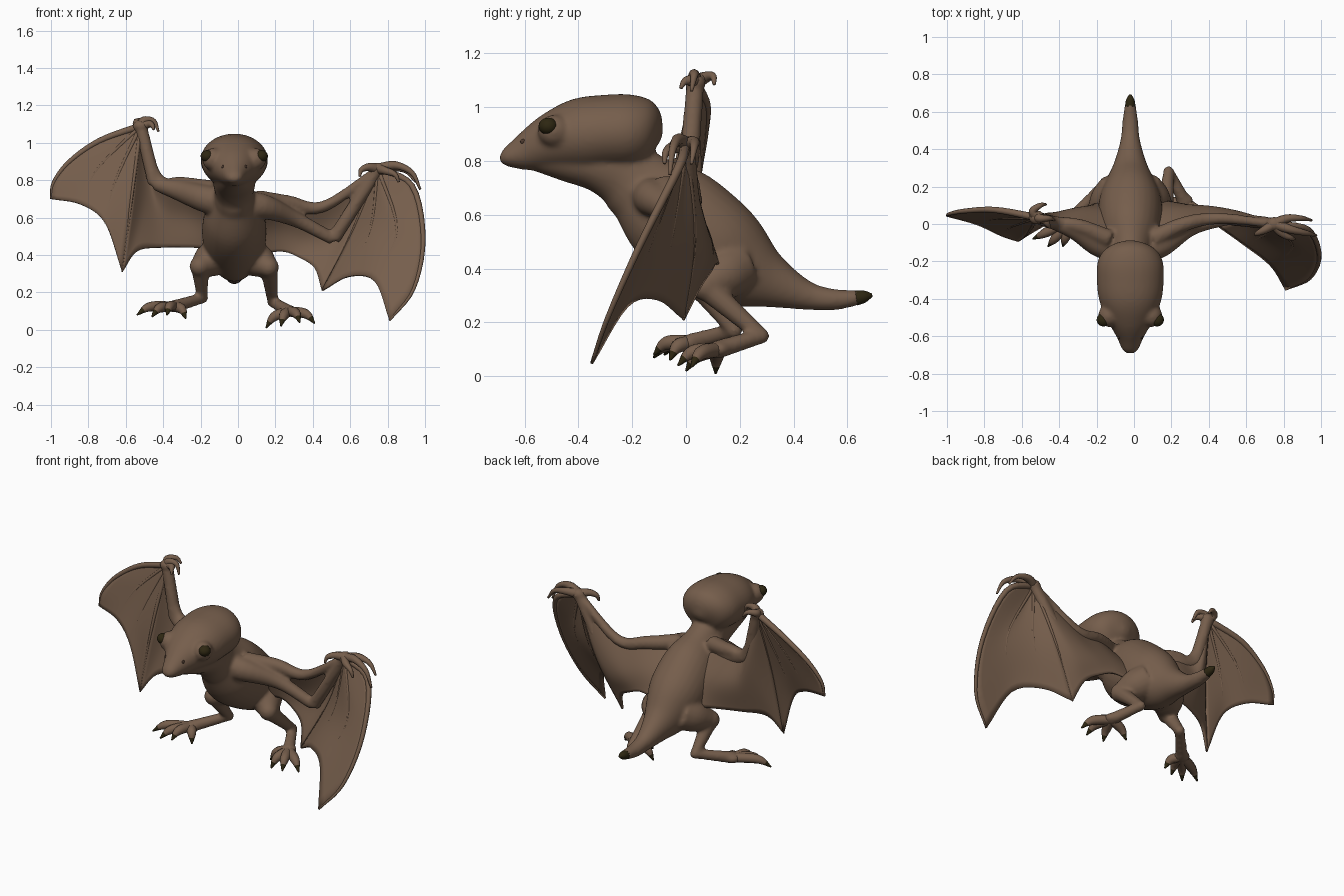
import bpy
import bmesh
from mathutils import Vector
from math import cos, sin, tau

cube = bpy.data.objects.get("Cube")
if cube:
    bpy.data.objects.remove(cube)


def make_material(name, colour):
    mat = bpy.data.materials.new(name)
    mat.use_nodes = True
    mat.diffuse_color = colour
    mat.node_tree.nodes["Principled BSDF"].inputs["Base Color"].default_value = colour
    return mat


MATERIALS = [make_material("brown skin", (0.18, 0.112, 0.072, 1)),
             make_material("dark claw and eye", (0.027, 0.02, 0.006, 1)),
             make_material("nostril brown", (0.07, 0.04, 0.027, 1))]
CX = -0.02  # middle of the body


def spline(points, count):
    """Smooth curve through the points, sampled at equal parameter steps."""
    pts = [Vector(p) for p in points]
    pts = [pts[0] * 2 - pts[1]] + pts + [pts[-1] * 2 - pts[-2]]
    spans, out = len(pts) - 3, []
    for k in range(count + 1):
        f = k * spans / count
        i = min(int(f), spans - 1)
        t = f - i
        a, b, c, d = pts[i:i + 4]
        out.append((b * 2 + (c - a) * t + (a * 2 - b * 5 + c * 4 - d) * t ** 2
                    + (b * 3 - a - c * 3 + d) * t ** 3) / 2)
    return out


def finish(name, bm):
    bmesh.ops.recalc_face_normals(bm, faces=bm.faces)
    mesh = bpy.data.meshes.new(name)
    bm.to_mesh(mesh)
    bm.free()
    for poly in mesh.polygons:
        poly.use_smooth = True
    for mat in MATERIALS:
        mesh.materials.append(mat)
    obj = bpy.data.objects.new(name, mesh)
    bpy.context.collection.objects.link(obj)
    return obj


def tube(name, points, sides=12, step=5, dark_from=2.0):
    """Loft through (x, y, z, radius) or (x, y, z, half width, half height)."""
    samples = spline([tuple(p) + (p[3],) * (5 - len(p)) for p in points],
                     step * (len(points) - 1))
    centres = [Vector(s[:3]) for s in samples]
    span = centres[-1] - centres[0]
    axis = Vector((1, 0, 0)) if abs(span.x) < 0.75 * span.length else Vector((0, 1, 0))
    bm, rings = bmesh.new(), []
    last = len(samples) - 1
    for i, (c, s) in enumerate(zip(centres, samples)):
        along = (centres[min(i + 1, last)] - centres[max(i - 1, 0)]).normalized()
        side = (axis - along * axis.dot(along)).normalized()
        up = along.cross(side)
        rw, rh = max(s[3], 0.002), max(s[4], 0.002)
        rings.append([bm.verts.new(c + side * cos(tau * k / sides) * rw
                                   + up * sin(tau * k / sides) * rh) for k in range(sides)])
    for i in range(last):
        for k in range(sides):
            n = (k + 1) % sides
            face = bm.faces.new((rings[i][k], rings[i][n], rings[i + 1][n], rings[i + 1][k]))
            face.material_index = int(i / last >= dark_from - 0.001)
    bm.faces.new(rings[0]).material_index = int(dark_from <= 0)
    bm.faces.new(rings[-1]).material_index = int(dark_from < 1)
    return finish(name, bm)


def ball(name, centre, radii, colour=0):
    bm = bmesh.new()
    bmesh.ops.create_uvsphere(bm, u_segments=20, v_segments=12, radius=1)
    for v in bm.verts:
        v.co = Vector(centre) + Vector([a * b for a, b in zip(v.co, radii)])
    for face in bm.faces:
        face.material_index = colour
    return finish(name, bm)


def membrane(name, ribs, along=16, across=5):
    """Thin sheet stretched smoothly over a row of ribs."""
    rib_curves = [spline(r, along) for r in ribs]
    bm = bmesh.new()
    grid = [[bm.verts.new(p) for p in spline(line, across * (len(ribs) - 1))]
            for line in zip(*rib_curves)]
    for a, b in zip(grid, grid[1:]):
        for k in range(len(a) - 1):
            bm.faces.new((a[k], a[k + 1], b[k + 1], b[k]))
    bmesh.ops.remove_doubles(bm, verts=bm.verts, dist=0.0005)
    solid = finish(name, bm).modifiers.new("thickness", "SOLIDIFY")
    solid.thickness = 0.012
    solid.offset = 0


def with_radii(points, start, end):
    n = len(points) - 1
    return [tuple(p) + (start + (end - start) * i / n,) for i, p in enumerate(points)]


# Torso running from the neck to the dark tail tip
torso = [(-.27, .82, .098, .1), (-.17, .71, .108, .14), (-.05, .6, .162, .195),
         (.1, .49, .17, .188), (.22, .4, .13, .152), (.33, .345, .085, .095),
         (.45, .3, .052, .054), (.55, .285, .042, .04), (.65, .293, .028, .027)]
body = [tube("torso_and_tail", [(CX,) + p for p in torso], 28, 6)]
tube("tail_tip", [(CX, .632, .291, .028), (CX, .665, .297, .022), (CX, .692, .302, .006)],
     dark_from=0)

# Head with a pointed snout, over a narrower throat
head = [(-.692, .81, .018, .012), (-.67, .813, .044, .034), (-.6, .832, .074, .07),
        (-.5, .868, .13, .11), (-.4, .893, .168, .138), (-.3, .905, .179, .141),
        (-.2, .908, .174, .138), (-.13, .9, .127, .11), (-.09, .89, .02, .02)]
body.append(tube("head", [(CX,) + p for p in head], 32, 6))
throat = [(-.58, .815, .055, .045), (-.45, .8, .095, .075), (-.33, .785, .112, .1),
          (-.23, .75, .105, .13), (-.16, .69, .11, .14)]
body.append(tube("throat", [(CX,) + p for p in throat], 24, 6))

# Eyes and nostrils
for s, label in ((1, "left"), (-1, "right")):
    body.append(ball(label + "_eyelid", (CX + s * .114, -.49, .912), (.058, .062, .06)))
    ball(label + "_eye", (CX + s * .144, -.512, .929), (.036, .036, .032), 1)
    ball(label + "_nostril", (CX + s * .061, -.605, .872), (.007, .011, .01), 2)

# Wings: outer ribs fan from the wrist, inner ribs hang from the arm to the flank
WRIST = {"left": (.75, 0, .86), "right": (-.52, .035, 1.09)}
OUTER = {
    "left": [[(.93, -.03, .77), (.99, -.17, .49), (.94, -.29, .22), (.81, -.35, .05)],
             [(.85, -.12, .53), (.73, -.22, .26)],
             [(.71, -.05, .54), (.59, -.11, .285)],
             [(.61, .03, .52), (.45, -.01, .21)]],
    "right": [[(-.74, .075, 1.01), (-.9, .07, .9), (-.985, .055, .79), (-1, .045, .7)],
              [(-.75, .03, .86), (-.84, 0, .67)],
              [(-.66, -.015, .78), (-.71, -.06, .57)],
              [(-.57, -.05, .7), (-.62, -.09, .31)]]}
INNER = {
    "left": [[(.53, .07, .5), (.41, .05, .33)],
             [(.46, .03, .66), (.39, .09, .5), (.32, .09, .39)],
             [(.27, 0, .68), (.25, .08, .54), (.23, .11, .42)],
             [(.1, -.08, .7), (.1, .06, .55), (.1, .13, .4)]],
    "right": [[(-.49, .04, .75), (-.54, -.04, .42)],
              [(-.43, .01, .81), (-.41, .06, .63), (-.41, .03, .44)],
              [(-.3, -.01, .78), (-.27, .08, .61), (-.25, .09, .44)],
              [(-.13, -.08, .75), (-.12, .05, .6), (-.12, .13, .43)]]}
ELBOW = {"left": (.51, .03, .485), "right": (-.445, .01, .78)}
for label, wrist in WRIST.items():
    outer = [[wrist] + rib for rib in OUTER[label]]
    inner = [outer[-1], [wrist] + INNER[label][0]] + INNER[label][1:]
    membrane(label + "_outer_membrane", outer)
    membrane(label + "_inner_membrane", inner)
    # Finger bones along the sheet
    tube(label + "_leading_finger", with_radii(outer[0], .02, .006), 8)
    for number, rib in enumerate(outer[1:], 2):
        tube(f"{label}_wing_finger_{number}", with_radii(rib, .012, .004), 8)

# Arms and the thick front edge of each wing
SHOULDER = {"left": [(0, -.12, .66, .08), (.13, -.12, .66, .068), (.31, -.02, .59, .042)],
            "right": [(-.04, -.12, .67, .08), (-.17, -.11, .7, .075), (-.31, -.03, .745, .058)]}
for label, start in SHOULDER.items():
    elbow, wrist = ELBOW[label], WRIST[label]
    body.append(tube(label + "_upper_arm", start + [elbow + (.034,)], 16))
    body.append(tube(label + "_forearm", with_radii([elbow, wrist], .038, .034)))
    body.append(ball(label + "_wrist", wrist, (.045, .04, .035)))
    edge = [wrist] + [rib[0] for rib in INNER[label][1:]]
    body.append(tube(label + "_wing_front_edge", with_radii(edge, .022, .05)))

# Hands with short hooked fingers
HANDS = {"left": [[(.84, -.03, .88), (.93, -.05, .84), (.975, -.06, .75)],
                  [(.82, .03, .87), (.9, .03, .85), (.95, .02, .79)],
                  [(.79, -.05, .85), (.84, -.075, .83), (.86, -.08, .79)],
                  [(.7, -.03, .87), (.66, -.05, .855), (.65, -.06, .82)]],
         "right": [[(-.5, .03, 1.12), (-.45, .03, 1.115), (-.425, .02, 1.06)],
                   [(-.54, .07, 1.11), (-.5, .1, 1.115), (-.47, .105, 1.085)],
                   [(-.48, .02, 1.1), (-.46, -.005, 1.095), (-.45, -.02, 1.07)]]}
for label, fingers in HANDS.items():
    for number, path in enumerate(fingers, 1):
        tube(f"{label}_hand_finger_{number}", with_radii([WRIST[label]] + path, .03, .006), 8)

# Legs: thigh, shin, foot and clawed toes
LEGS = {"left": [(.05, .19, .41), (.165, .07, .335), (.185, .28, .15), (.27, .12, .1)],
        "right": [(-.09, .19, .41), (-.205, .05, .34), (-.19, .18, .17), (-.34, .02, .125)]}
TOES = {"left": [(.15, .11, .01), (.23, 0, .02), (.33, -.03, .04), (.41, .02, .035)],
        "right": [(-.54, -.08, .08), (-.46, -.12, .07), (-.38, -.12, .08), (-.28, -.06, .06)]}
for label, (hip, knee, ankle, palm) in LEGS.items():
    middle = (Vector(hip) + Vector(knee)) / 2
    body += [tube(label + "_thigh", [hip + (.1,), tuple(middle) + (.094,), knee + (.056,)], 18),
             ball(label + "_knee", knee, (.055, .055, .055)),
             tube(label + "_shin", with_radii([knee, ankle], .049, .029)),
             ball(label + "_ankle", ankle, (.031, .031, .031)),
             tube(label + "_foot", with_radii([ankle, palm], .029, .036)),
             ball(label + "_palm", palm, (.048, .048, .032))]
    for number, tip in enumerate(TOES[label], 1):
        knuckle = Vector(palm).lerp(Vector(tip), 0.65) + Vector((0, 0, .028))
        tube(f"{label}_toe_{number}",
             [palm + (.028,), tuple(knuckle) + (.026,), tip + (.004,)], 10, 6, dark_from=0.75)

# Fuse the torso, head and limbs into one softly blended skin
with bpy.context.temp_override(active_object=body[0], object=body[0], selected_objects=body,
                               selected_editable_objects=body):
    bpy.ops.object.join()
body[0].name = "body_head_and_limbs"
remesh = body[0].modifiers.new("fuse", "REMESH")
remesh.mode = "VOXEL"
remesh.voxel_size = 0.01
remesh.use_smooth_shade = True
blend = body[0].modifiers.new("blend", "SMOOTH")
blend.iterations = 10
